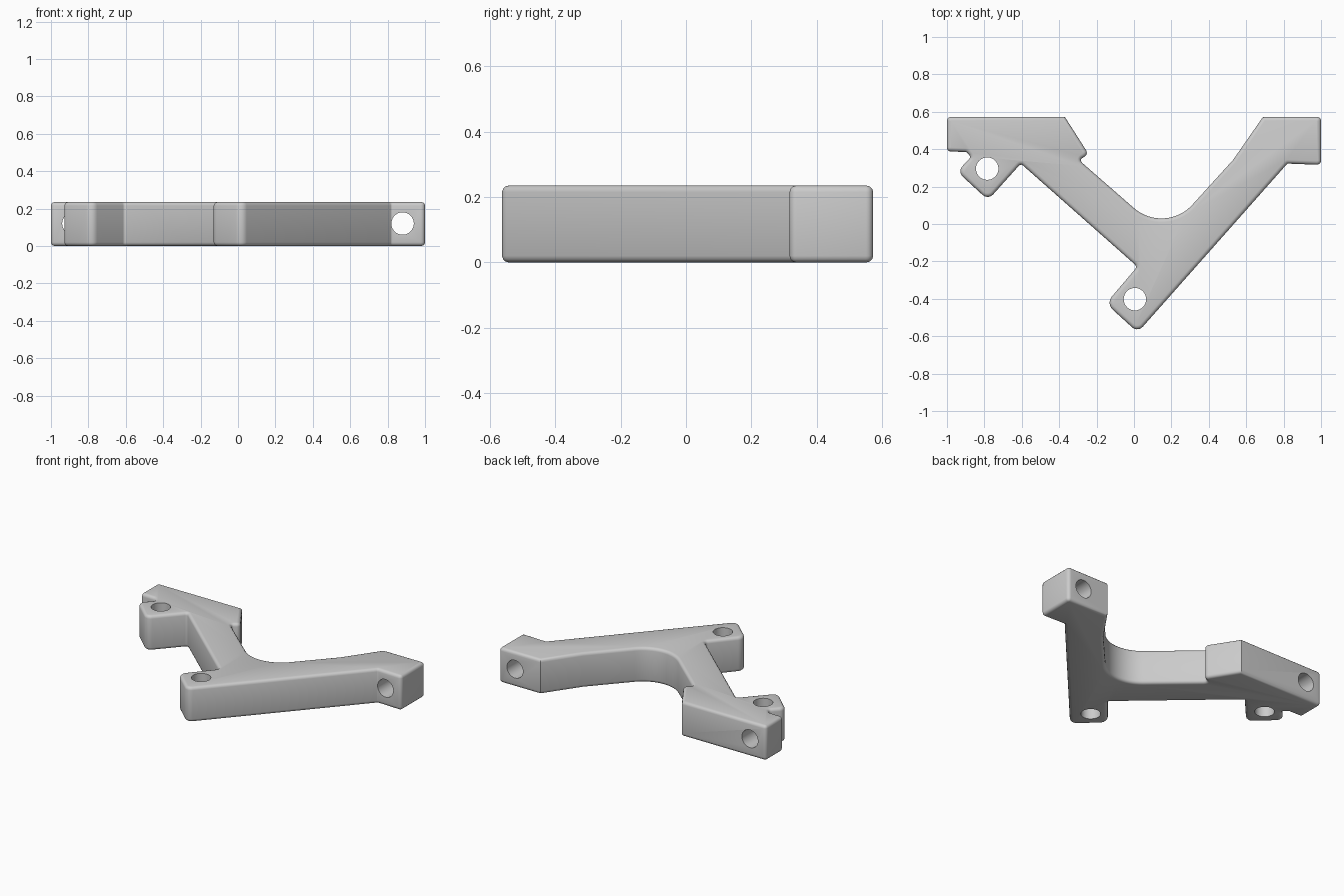
import bpy, bmesh, math
from mathutils import Vector

if "Cube" in bpy.data.objects:
    bpy.data.objects.remove(bpy.data.objects["Cube"])

H = 0.235  # plate thickness

# plan outline: x, y, corner radius
outline = [
    (-1, 0.573, 0.022), (-0.37, 0.573, 0.0), (-0.242, 0.372, 0.025),
    (-0.29, 0.345, 0.012), (-0.275, 0.325, 0.0),
    (0.165, -0.059, 0.223), (0.53, 0.343, 0.0), (0.69, 0.573, 0.0),
    (1, 0.573, 0.022), (1, 0.316, 0.022), (0.82, 0.323, 0.012),
    (0.02, -0.58, 0.04), (-0.15, -0.425, 0.05), (0.018, -0.228, 0.02),
    (-0.605, 0.323, 0.015), (-0.78, 0.128, 0.04), (-0.945, 0.28, 0.04),
    (-0.872, 0.358, 0.015), (-0.895, 0.385, 0.02), (-1, 0.388, 0.022),
]


def rounded(points):
    """Replace each corner that has a radius by an arc."""
    result = []
    n = len(points)
    for i, (x, y, r) in enumerate(points):
        p = Vector((x, y))
        if r == 0:
            result.append(p)
            continue
        a = (Vector(points[i - 1][:2]) - p).normalized()
        b = (Vector(points[(i + 1) % n][:2]) - p).normalized()
        half = a.angle(b) / 2
        t = r / math.tan(half)
        centre = p + (a + b).normalized() * (r / math.sin(half))
        start, end = p + a * t - centre, p + b * t - centre
        steps = 16 if r > 0.1 else 5
        sweep = math.pi - 2 * half
        for k in range(steps + 1):
            f = k / steps
            v = (start * math.sin((1 - f) * sweep) + end * math.sin(f * sweep)) / math.sin(sweep)
            result.append(centre + v)
    return result


# bracket body, with softened top and bottom rims
bm = bmesh.new()
face = bm.faces.new([bm.verts.new((p.x, p.y, 0)) for p in rounded(outline)])
ext = bmesh.ops.extrude_face_region(bm, geom=[face])
bmesh.ops.translate(bm, vec=(0, 0, H),
                    verts=[g for g in ext["geom"] if isinstance(g, bmesh.types.BMVert)])
bmesh.ops.recalc_face_normals(bm, faces=bm.faces)
rim = [e for e in bm.edges if abs(e.verts[0].co.z - e.verts[1].co.z) < 1e-5]
bmesh.ops.bevel(bm, geom=rim, offset=0.02, segments=3, profile=0.5,
                affect='EDGES', clamp_overlap=False)
mesh = bpy.data.meshes.new("bracket_body")
bm.to_mesh(mesh)
bm.free()
body = bpy.data.objects.new("bracket_body", mesh)
bpy.context.collection.objects.link(body)


def drill(location, depth, rotation=(0, 0, 0)):
    """Cut a round bolt hole in the body."""
    bpy.ops.mesh.primitive_cylinder_add(vertices=40, radius=0.06, depth=depth,
                                        location=location, rotation=rotation)
    cutter = bpy.context.object
    cutter.name = "hole_cutter"
    cutter.hide_render = True
    mod = body.modifiers.new("bolt_hole", 'BOOLEAN')
    mod.operation = 'DIFFERENCE'
    mod.solver = 'EXACT'
    mod.object = cutter
    bpy.context.view_layer.objects.active = body
    bpy.ops.object.modifier_apply(modifier=mod.name)
    bpy.data.objects.remove(cutter)


# vertical holes in the two tabs
for x, y in ((-0.785, 0.296), (0.005, -0.402)):
    drill((x, y, H / 2), 1)

# horizontal holes through the two end blocks
sideways = (math.pi / 2, 0, 0)
drill((0.88, 0.45, 0.12), 0.5, sideways)
drill((-0.88, 0.515, 0.12), 0.3, sideways)

bpy.ops.object.select_all(action='DESELECT')
body.select_set(True)
bpy.context.view_layer.objects.active = body
bpy.ops.object.shade_smooth_by_angle(angle=math.radians(35))
